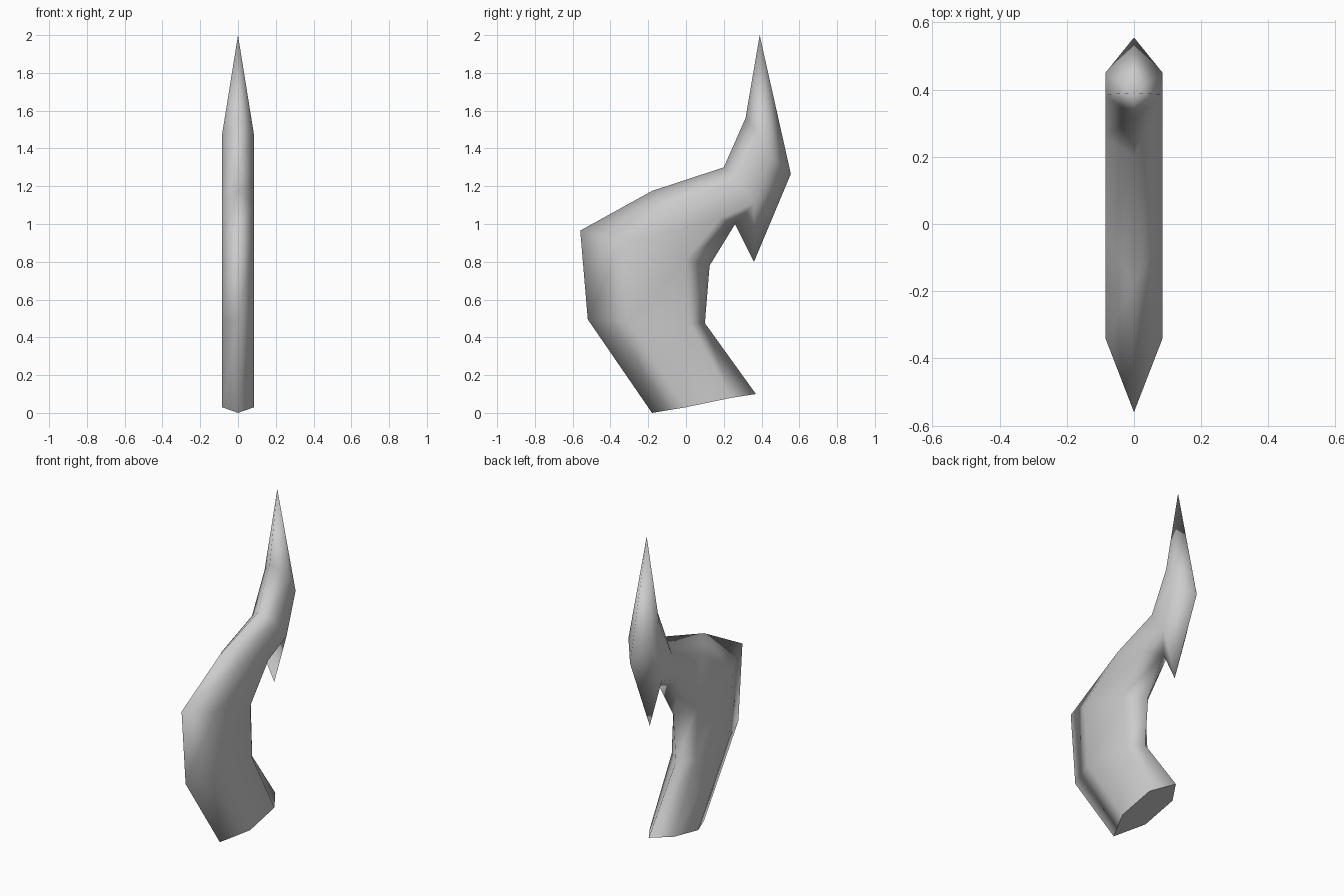
import bpy
import bmesh

cube = bpy.data.objects.get("Cube")
if cube:
    bpy.data.objects.remove(cube)

HALF = 0.085  # half thickness of the blade

# Sections from root to point, as (y, z): front ridge, front bevel, back bevel, back ridge
SECTIONS = [
    ((-0.18, 0.0), (0.0, 0.03), (0.24, 0.08), (0.37, 0.1)),
    ((-0.52, 0.495), (-0.31, 0.49), (0.02, 0.475), (0.1, 0.475)),
    ((-0.56, 0.965), (-0.34, 0.9), (0.0, 0.81), (0.125, 0.78)),
    ((-0.18, 1.175), (-0.04, 1.12), (0.18, 1.03), (0.26, 1.0)),
    ((0.2, 1.3), (0.26, 1.23), (0.36, 1.11), (0.36, 0.8)),
    ((0.315, 1.56), (0.385, 1.47), (0.45, 1.36), (0.555, 1.265)),
]
TIP = (0, 0.39, 2.0)


def add_section(bm, front, front_side, back_side, back):
    """Six-sided section, mirrored across x = 0."""
    loop = [(0, front), (HALF, front_side), (HALF, back_side),
            (0, back), (-HALF, back_side), (-HALF, front_side)]
    return [bm.verts.new((x, y, z)) for x, (y, z) in loop]


bm = bmesh.new()
rings = [add_section(bm, *s) for s in SECTIONS]

# Skin between the sections
for low, high in zip(rings, rings[1:]):
    for i in range(6):
        j = (i + 1) % 6
        bm.faces.new((low[i], low[j], high[j], high[i]))

# Pointed tip
tip = bm.verts.new(TIP)
for i in range(6):
    bm.faces.new((rings[-1][i], rings[-1][(i + 1) % 6], tip))

# Flat root cap with a hard rim
cap = bm.faces.new(rings[0][::-1])
bmesh.ops.recalc_face_normals(bm, faces=bm.faces[:])
for face in bm.faces:
    face.smooth = True
cap.smooth = False
for edge in cap.edges:
    edge.smooth = False

mesh = bpy.data.meshes.new("curved_spike")
bm.to_mesh(mesh)
bm.free()
spike = bpy.data.objects.new("curved_spike", mesh)
bpy.context.scene.collection.objects.link(spike)

# Plain grey
grey = bpy.data.materials.new("light_grey")
grey.use_nodes = True
color = (0.6, 0.6, 0.6, 1)
grey.diffuse_color = color
grey.node_tree.nodes["Principled BSDF"].inputs["Base Color"].default_value = color
mesh.materials.append(grey)
